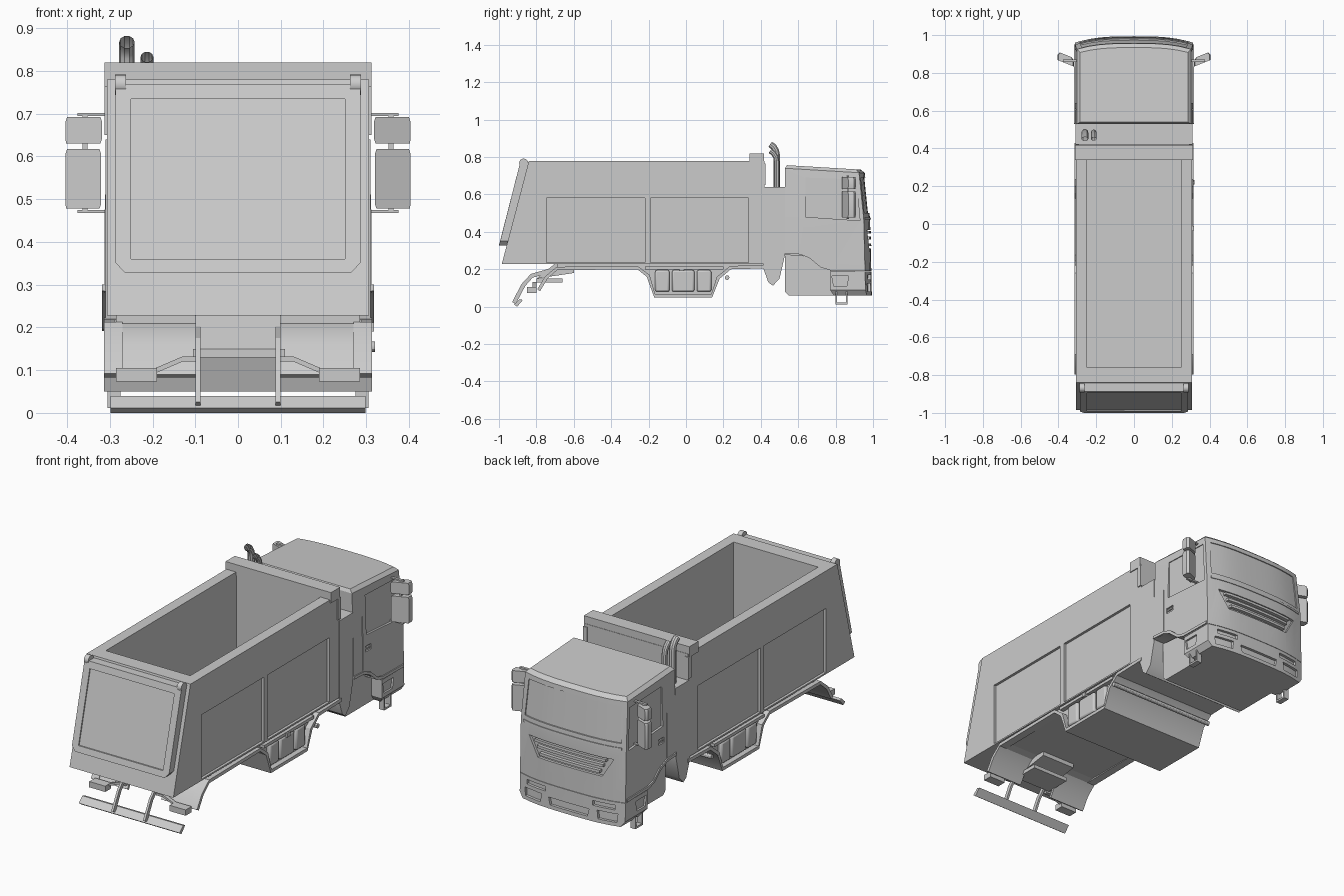
import bpy, bmesh, math
from mathutils import Vector

if "Cube" in bpy.data.objects:
    bpy.data.objects.remove(bpy.data.objects["Cube"])


def solid(name, rings, bevel=0):
    """Closed solid skinned through equal-length rings of points."""
    bm = bmesh.new()
    vs = [[bm.verts.new(p) for p in r] for r in rings]
    n = len(rings[0])
    for a, b in zip(vs, vs[1:]):
        for i in range(n):
            j = (i + 1) % n
            bm.faces.new((a[i], a[j], b[j], b[i]))
    bm.faces.new(vs[0])
    bm.faces.new(vs[-1])
    bmesh.ops.recalc_face_normals(bm, faces=bm.faces)
    me = bpy.data.meshes.new(name)
    bm.to_mesh(me)
    bm.free()
    ob = bpy.data.objects.new(name, me)
    bpy.context.collection.objects.link(ob)
    if bevel:
        m = ob.modifiers.new("bevel", 'BEVEL')
        m.width, m.segments = bevel, 2
    return ob


def prism(name, pts, x0, x1, bevel=0):
    return solid(name, [[(x, y, z) for y, z in pts] for x in (x0, x1)], bevel)


def box(name, x0, x1, y0, y1, z0, z1, bevel=0):
    return prism(name, [(y0, z0), (y1, z0), (y1, z1), (y0, z1)], x0, x1, bevel)


def ribbon(name, pts, t, x0, x1):
    """Strip of thickness t following a side-view path."""
    off = []
    for i, p in enumerate(pts):
        a, b = pts[max(i - 1, 0)], pts[min(i + 1, len(pts) - 1)]
        d = Vector((b[0] - a[0], b[1] - a[1])).normalized()
        off.append((p[0] - d.y * t, p[1] + d.x * t))
    rings = [[(x0, *p), (x1, *p), (x1, *q), (x0, *q)] for p, q in zip(pts, off)]
    return solid(name, rings)


def cut(target, *cutters):
    for c in cutters:
        m = target.modifiers.new("cut", 'BOOLEAN')
        m.object, m.operation = c, 'DIFFERENCE'
        bpy.context.view_layer.objects.active = target
        bpy.ops.object.modifier_apply(modifier=m.name)
        bpy.data.objects.remove(c)


def front(x, z):
    """Curved face of the cab."""
    base = 0.994 - 0.01 * (z - 0.06) / 0.41 if z < 0.47 else 0.984 - 0.027 * (z - 0.47) / 0.26
    return base - 0.03 * (abs(x) / 0.3) ** 3


def face_block(name, w0, w1, z0, z1, inn, out, cx=0):
    """Block that follows the cab face; w0/w1 are bottom/top half widths."""
    rings = []
    for i in range(11):
        t = i / 5 - 1
        a, b = cx + w0 * t, cx + w1 * t
        rings.append([(a, front(a, z0) - inn, z0), (a, front(a, z0) + out, z0),
                      (b, front(b, z1) + out, z1), (b, front(b, z1) - inn, z1)])
    return solid(name, rings)


def section(w, yb, zf, inset=0, slope=0):
    xs = [w * (i / 5 - 1) for i in range(11)]
    pts = [(-w, yb)] + [(x, front(x, zf) - inset) for x in xs] + [(w, yb)]
    return [(x, y, zf - slope * (y - 0.53)) for x, y in pts]


# Cab shell with wheel arch, windows and grille
cab = solid("cab", [section(0.312, 0.53, 0.19), section(0.312, 0.53, 0.47),
                    section(0.303, 0.53, 0.74, 0, 0.06), section(0.285, 0.54, 0.757, 0.02, 0.06)])
arch = [(0.5, 0.1), (0.5, 0.285), (0.61, 0.28), (0.66, 0.26), (0.72, 0.21), (0.77, 0.195), (0.77, 0.1)]
for s in (-1, 1):
    cut(cab, prism("arch_cut", arch, s * 0.24, s * 0.4),
        prism("window_cut", [(0.64, 0.48), (0.93, 0.46), (0.91, 0.68), (0.64, 0.69)], s * 0.3, s * 0.4),
        box("door_gap", s * 0.308, s * 0.4, 0.605, 0.61, 0.3, 0.69),
        box("handle_cut", s * 0.304, s * 0.4, 0.63, 0.68, 0.39, 0.42))
    box("door_handle", s * 0.3, s * 0.311, 0.635, 0.675, 0.403, 0.411)
    ribbon("front_fender_lip", [(0.53, 0.285), (0.61, 0.28), (0.66, 0.26), (0.72, 0.21), (0.77, 0.195), (0.95, 0.192)],
           0.015, s * 0.28, s * 0.318)
cut(cab, face_block("windshield_cut", 0.285, 0.275, 0.50, 0.69, 0.008, 0.08),
    face_block("grille_cut", 0.19, 0.25, 0.31, 0.41, 0.015, 0.08))
for z in (0.325, 0.36, 0.39):
    w = 0.17 + (z - 0.31) * 0.5
    face_block("grille_slat", w, w, z, z + 0.014, 0.016, 0.003)
face_block("windshield_sill", 0.29, 0.29, 0.466, 0.478, 0.01, 0.004)

# Bumper and the block under the cab
bumper = solid("bumper", [section(0.29, 0.79, 0.06), section(0.312, 0.77, 0.09), section(0.312, 0.77, 0.188)])
cut(bumper, face_block("plate_cut", 0.11, 0.12, 0.08, 0.12, 0.015, 0.08))
for s in (-1, 1):
    cut(bumper, face_block("lamp_cut", 0.05, 0.055, 0.08, 0.125, 0.015, 0.08, s * 0.22),
        face_block("slot_cut", 0.06, 0.06, 0.145, 0.17, 0.015, 0.08, s * 0.2),
        prism("side_slot_cut", [(0.79, 0.11), (0.86, 0.11), (0.87, 0.165), (0.78, 0.165)], s * 0.302, s * 0.4))
    for y in (0.80, 0.855):
        box("step_side", s * 0.275, s * 0.305, y, y + 0.008, 0.015, 0.08)
    box("step_tread", s * 0.275, s * 0.305, 0.80, 0.863, 0.012, 0.022)
prism("cab_underblock", [(0.53, 0.08), (0.55, 0.06), (0.9, 0.06), (0.9, 0.25), (0.53, 0.28)], -0.25, 0.25)

# Mirrors
for s in (-1, 1):
    for z0, z1, x0 in ((0.63, 0.692, 0.322), (0.478, 0.617, 0.324)):
        rings = [[(s * x, y + 0.4 * (x - 0.36), z) for x, z in
                  ((x0 + i, z0), (0.402 - i, z0), (0.404 - i, z0 + 0.012), (0.404 - i, z1 - 0.012),
                   (0.40 - i, z1), (x0 + i, z1), (x0 - 0.004 + i, z1 - 0.012), (x0 - 0.004 + i, z0 + 0.012))]
                 for y, i in ((0.85, 0), (0.88, 0), (0.895, 0.012))]
        solid("mirror", rings)
    box("mirror_post", s * 0.352, s * 0.364, 0.86, 0.872, 0.47, 0.70)
    for z in (0.468, 0.695):
        box("mirror_arm", s * 0.29, s * 0.375, 0.858, 0.872, z, z + 0.007)

# Tipper body: open hopper with recessed side panels
body = prism("tipper_body", [(-0.985, 0.228), (0.42, 0.228), (0.42, 0.78), (-0.84, 0.78)], -0.307, 0.307)
cut(body, prism("hopper_cut", [(-0.76, 0.29), (0.345, 0.29), (0.345, 0.9), (-0.76, 0.9)], -0.25, 0.25))
for s in (-1, 1):
    for y0, y1 in ((-0.745, -0.22), (-0.19, 0.335)):
        cut(body, box("panel_cut", s * 0.293, s * 0.4, y0, y1, 0.236, 0.58))
box("headboard", -0.312, 0.312, 0.34, 0.418, 0.763, 0.82)
for s in (-1, 1):
    box("headboard_end", s * 0.29, s * 0.312, 0.40, 0.424, 0.65, 0.765)

# Tailgate
tailgate = solid("tailgate", [[(x * w, y + dy, z) for x, y, z in
                              ((-0.265, -1.0, 0.328), (0.265, -1.0, 0.328), (0.287, -0.993, 0.352),
                               (0.287, -0.887, 0.77), (-0.287, -0.887, 0.77), (-0.287, -0.993, 0.352))]
                             for w, dy in ((1, 0), (1, 0.05))])
cut(tailgate, prism("gate_cut", [(-1.1, 0.36), (-0.984, 0.36), (-0.889, 0.735), (-1.1, 0.735)], -0.25, 0.25))
for s in (-1, 1):
    hub = [(-0.868 + 0.024 * math.cos(a * math.pi / 8), 0.768 + 0.024 * math.sin(a * math.pi / 8)) for a in range(16)]
    prism("tailgate_hinge", hub, s * 0.262, s * 0.288)

# Tower between cab and body
prism("tower", [(0.415, 0.2), (0.44, 0.13), (0.465, 0.112), (0.5, 0.15), (0.53, 0.28), (0.53, 0.64), (0.415, 0.64)],
      -0.31, 0.31)

# Undertray, fender lips and side tanks
low = [(-0.69, 0.203), (-0.26, 0.2), (-0.21, 0.16), (-0.17, 0.05), (0.14, 0.05), (0.18, 0.15), (0.24, 0.2), (0.43, 0.205)]
prism("undertray", low + [(0.43, 0.235), (-0.69, 0.235)], -0.285, 0.285)
for s in (-1, 1):
    ribbon("side_fender_lip", [(-0.78, 0.083), (-0.74, 0.15), (-0.69, 0.195)] + low[1:], 0.018, s * 0.27, s * 0.314)
    ribbon("rear_mudguard", [(-0.78, 0.083), (-0.74, 0.15), (-0.69, 0.195), (-0.64, 0.205)], 0.014, s * 0.1, s * 0.29)
    box("tank_top_rail", s * 0.28, s * 0.31, -0.22, 0.2, 0.2, 0.216)
    for y0, y1 in ((-0.165, -0.088), (-0.075, 0.045), (0.058, 0.135)):
        prism("side_tank", [(y0, 0.08), (y1, 0.08), (y1, 0.195), (y0, 0.195)], s * 0.26, s * 0.306, 0.01)
prism("tank_cap", [(-0.035, 0.19), (-0.01, 0.19), (-0.01, 0.212), (-0.035, 0.212)], 0.28, 0.318)
rod = [(0.22 + 0.012 * math.cos(a * math.pi / 6), 0.155 + 0.012 * math.sin(a * math.pi / 6)) for a in range(12)]
prism("cross_rod", rod, -0.31, 0.32)

# Rear crossmember, lamps and underrun bar
box("rear_crossmember", -0.105, 0.11, -0.80, -0.66, 0.13, 0.15)
prism("rear_chassis", [(-0.8, 0.15), (-0.6, 0.18), (-0.6, 0.23), (-0.7, 0.23)], -0.1, 0.1)
for s in (-1, 1):
    box("rear_lamp", s * 0.19, s * 0.285, -0.85, -0.80, 0.074, 0.105)
    solid("lamp_arm", [[(s * x, y, z + d) for y, d in ((-0.82, 0), (-0.80, 0), (-0.80, 0.012), (-0.82, 0.012))]
                       for x, z in ((0.09, 0.12), (0.13, 0.12), (0.2, 0.09))])
    ribbon("underrun_arm", [(-0.91, 0.015), (-0.86, 0.11), (-0.82, 0.155), (-0.68, 0.195)], 0.022, s * 0.088, s * 0.1)
prism("underrun_bar", [(-0.92, 0.012), (-0.903, 0), (-0.872, 0.036), (-0.889, 0.04)], -0.298, 0.298)

# Exhaust stacks, hollow and bent toward the body
for x, r, top in ((-0.26, 0.018, 0.88), (-0.213, 0.015, 0.845)):
    cu = bpy.data.curves.new("exhaust", 'CURVE')
    cu.dimensions, cu.bevel_depth, cu.bevel_resolution = '3D', r, 3
    sp = cu.splines.new('POLY')
    path = [(0.485, 0.6), (0.485, top - 0.07), (0.48, top - 0.045), (0.468, top - 0.025), (0.45, top - 0.012)]
    sp.points.add(len(path) - 1)
    for p, (y, z) in zip(sp.points, path):
        p.co = (x, y, z, 1)
    ob = bpy.data.objects.new("exhaust_stack", cu)
    bpy.context.collection.objects.link(ob)
    bpy.ops.object.select_all(action='DESELECT')
    ob.select_set(True)
    bpy.context.view_layer.objects.active = ob
    bpy.ops.object.convert(target='MESH')

bpy.ops.object.select_all(action='SELECT')
bpy.context.view_layer.objects.active = cab
bpy.ops.object.shade_smooth_by_angle(angle=math.radians(30))
